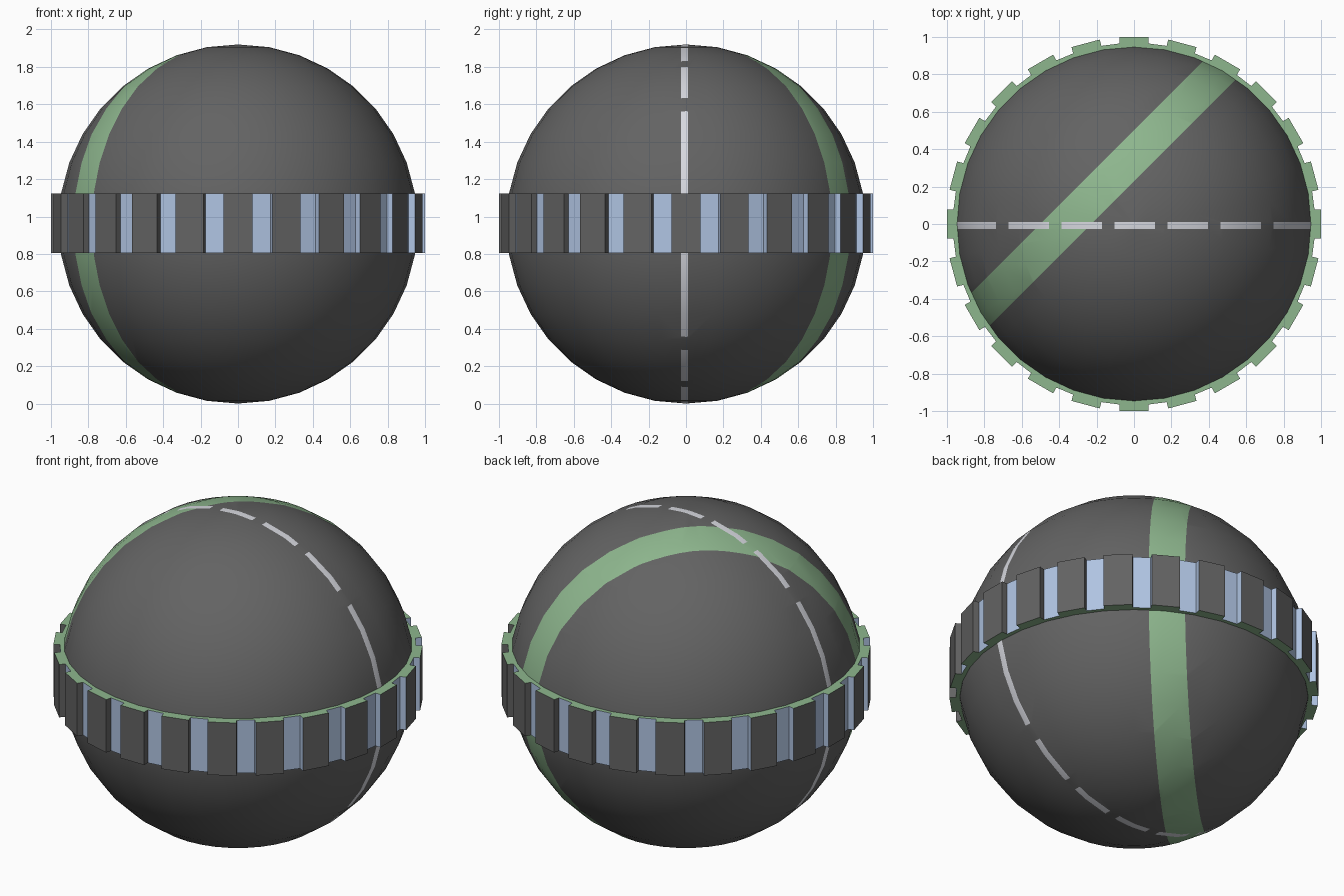
import bpy, bmesh, math
from mathutils import Vector

if "Cube" in bpy.data.objects:
    bpy.data.objects.remove(bpy.data.objects["Cube"])

CZ, R = 0.96, 0.96            # sphere centre height and radius


def material(name, rgb):
    m = bpy.data.materials.new(name)
    m.diffuse_color = (*rgb, 1)
    m.use_nodes = True
    m.node_tree.nodes["Principled BSDF"].inputs["Base Color"].default_value = m.diffuse_color
    return m


grey = material("dark grey", (0.125, 0.125, 0.125))
green = material("soft green", (0.27, 0.47, 0.27))
white = material("pale grey", (0.68, 0.69, 0.74))
blue = material("light blue", (0.43, 0.55, 0.76))


def make_object(name, bm, mats):
    me = bpy.data.meshes.new(name)
    bm.to_mesh(me)
    bm.free()
    for m in mats:
        me.materials.append(m)
    ob = bpy.data.objects.new(name, me)
    bpy.context.collection.objects.link(ob)
    return ob


def cut(bm, co, no, faces):
    geom = set(faces)
    for f in faces:
        geom.update(f.edges)
        geom.update(f.verts)
    bmesh.ops.bisect_plane(bm, geom=list(geom), dist=1e-5, plane_co=co, plane_no=no)


# Sphere with a slanted green band and a dashed line cut into its faces
bm = bmesh.new()
bmesh.ops.create_uvsphere(bm, u_segments=36, v_segments=18, radius=R)
band_dir = Vector((-1, 1, 0)).normalized()
BAND = (0.162, 0.355)
LINE = (-0.028, 0.011)
PITCH, HALF, SHIFT = 0.283, 0.108, 0.004
for d in BAND:
    cut(bm, band_dir * d, band_dir, bm.faces[:])
for y in LINE:
    cut(bm, (0, y, 0), (0, 1, 0), bm.faces[:])


def in_line(f):
    return LINE[0] < f.calc_center_median().y < LINE[1]


for k in range(-3, 4):
    for s in (-HALF, HALF):
        cut(bm, (SHIFT + k * PITCH + s, 0, 0), (1, 0, 0),
            [f for f in bm.faces if in_line(f)])
for f in bm.faces:
    c = f.calc_center_median()
    f.smooth = True
    x = c.x - SHIFT
    if in_line(f) and abs(x - PITCH * round(x / PITCH)) < HALF:
        f.material_index = 2
    elif BAND[0] < c.dot(band_dir) < BAND[1]:
        f.material_index = 1
sphere = make_object("sphere_body", bm, [grey, green, white])
sphere.location.z = CZ

# Toothed ring round the middle: green rims, grey teeth, blue gaps
TEETH, ROOT, TIP, HALF_W = 24, 0.965, 1.0, 0.078
Z0, Z1, INNER = 0.805, 1.122, 0.92
bm = bmesh.new()
rows = []
for i in range(TEETH):
    a = 2 * math.pi * i / TEETH
    for r, t in ((ROOT, -HALF_W), (TIP, -HALF_W), (TIP, HALF_W), (ROOT, HALF_W)):
        p = Vector((r * math.cos(a) - t * math.sin(a),
                    r * math.sin(a) + t * math.cos(a), 0))
        q = p.normalized() * INNER
        rows.append([bm.verts.new((v.x, v.y, z))
                     for v, z in ((p, Z0), (p, Z1), (q, Z1), (q, Z0))])
side_colour = (2, 0, 0, 2)    # near flank, tip, far flank, gap
for i, a in enumerate(rows):
    b = rows[(i + 1) % len(rows)]
    for j, mat in enumerate((side_colour[i % 4], 1, 0, 1)):
        n = (j + 1) % 4
        if j == 2 or (a[j].co - b[j].co).length > 1e-6:
            f = bm.faces.new((a[j], b[j], b[n], a[n]))
            f.material_index = mat
bmesh.ops.recalc_face_normals(bm, faces=bm.faces[:])
make_object("toothed_ring", bm, [grey, green, blue])
